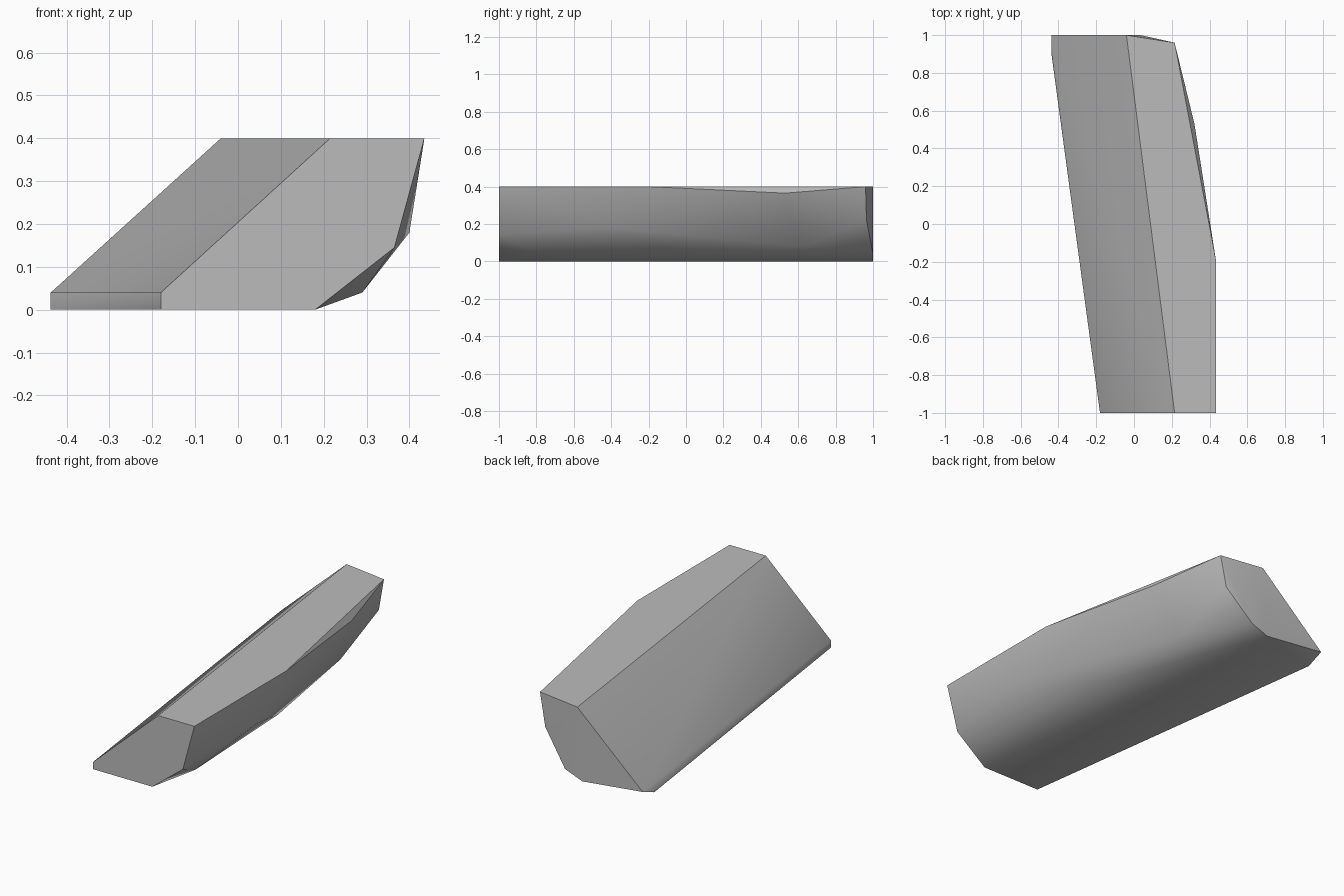
import bpy, bmesh, math

cube = bpy.data.objects.get("Cube")
if cube:
    bpy.data.objects.remove(cube, do_unlink=True)

# Plain grey stone
stone = bpy.data.materials.new("stone_grey")
stone.use_nodes = True
grey = (0.5, 0.5, 0.5, 1)
stone.diffuse_color = grey
stone.node_tree.nodes["Principled BSDF"].inputs["Base Color"].default_value = grey

# Corners of the cut block, grouped by region
front_end = [(-.18, -1, 0), (-.18, -1, .04), (.215, -1, .4),
             (.435, -1, .4), (.365, -1, .145), (.18, -1, 0)]
back_end = [(-.437, .9, 0), (-.437, 1, .04), (-.04, 1, .4),
            (.215, .96, .4), (.18, .965, .22), (.035, 1, .04), (-.07, 1, 0)]
rounded_side = [(.435, -.2, .4), (.32, .53, .365), (.4, -.4, .18),
                (.185, .625, .08), (.29, -.78, .04), (.255, -.02, .04)]

# Wrap the corners in a convex shell and merge the flat areas
bm = bmesh.new()
for corner in front_end + back_end + rounded_side:
    bm.verts.new(corner)
bmesh.ops.convex_hull(bm, input=bm.verts[:])
bmesh.ops.dissolve_limit(bm, angle_limit=math.radians(1.5),
                         verts=bm.verts[:], edges=bm.edges[:])
bmesh.ops.recalc_face_normals(bm, faces=bm.faces[:])

mesh = bpy.data.meshes.new("slanted_block")
bm.to_mesh(mesh)
bm.free()
mesh.materials.append(stone)
block = bpy.data.objects.new("slanted_block", mesh)
bpy.context.collection.objects.link(block)

# Soft shading on the rounded side, crisp edges elsewhere
bpy.ops.object.select_all(action="DESELECT")
block.select_set(True)
bpy.context.view_layer.objects.active = block
bpy.ops.object.shade_smooth_by_angle(angle=math.radians(40))
